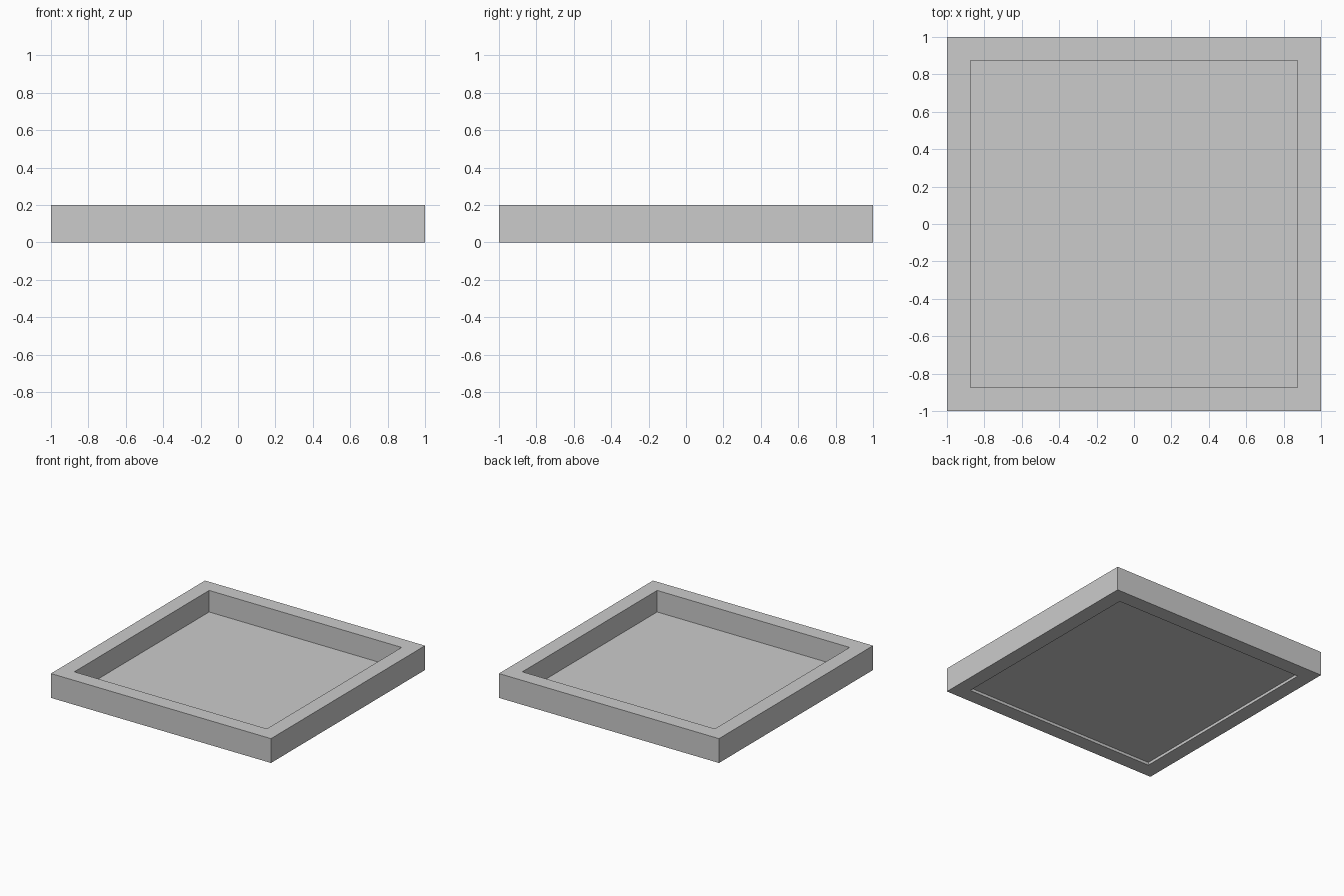
import bpy
import bmesh

if "Cube" in bpy.data.objects:
    bpy.data.objects.remove(bpy.data.objects["Cube"])

OUTER, INNER, HEIGHT = 1.0, 0.875, 0.2
FLOOR_Z = 0.023


def add_object(name, bm):
    bmesh.ops.recalc_face_normals(bm, faces=bm.faces)
    mesh = bpy.data.meshes.new(name)
    bm.to_mesh(mesh)
    bm.free()
    obj = bpy.data.objects.new(name, mesh)
    bpy.context.collection.objects.link(obj)
    return obj


def square(bm, half, z):
    corners = ((-1, -1), (1, -1), (1, 1), (-1, 1))
    return [bm.verts.new((x * half, y * half, z)) for x, y in corners]


# Square rim: four loops bridged into a closed rectangular section
bm = bmesh.new()
loops = [square(bm, h, z) for h, z in
         ((OUTER, 0), (OUTER, HEIGHT), (INNER, HEIGHT), (INNER, 0))]
for k in range(4):
    a, b = loops[k], loops[(k + 1) % 4]
    for i in range(4):
        j = (i + 1) % 4
        bm.faces.new((a[i], a[j], b[j], b[i]))
add_object("tray_rim", bm)

# Thin floor sheet set just above the underside of the rim
bm = bmesh.new()
bm.faces.new(square(bm, INNER, FLOOR_Z))
add_object("tray_floor", bm)
